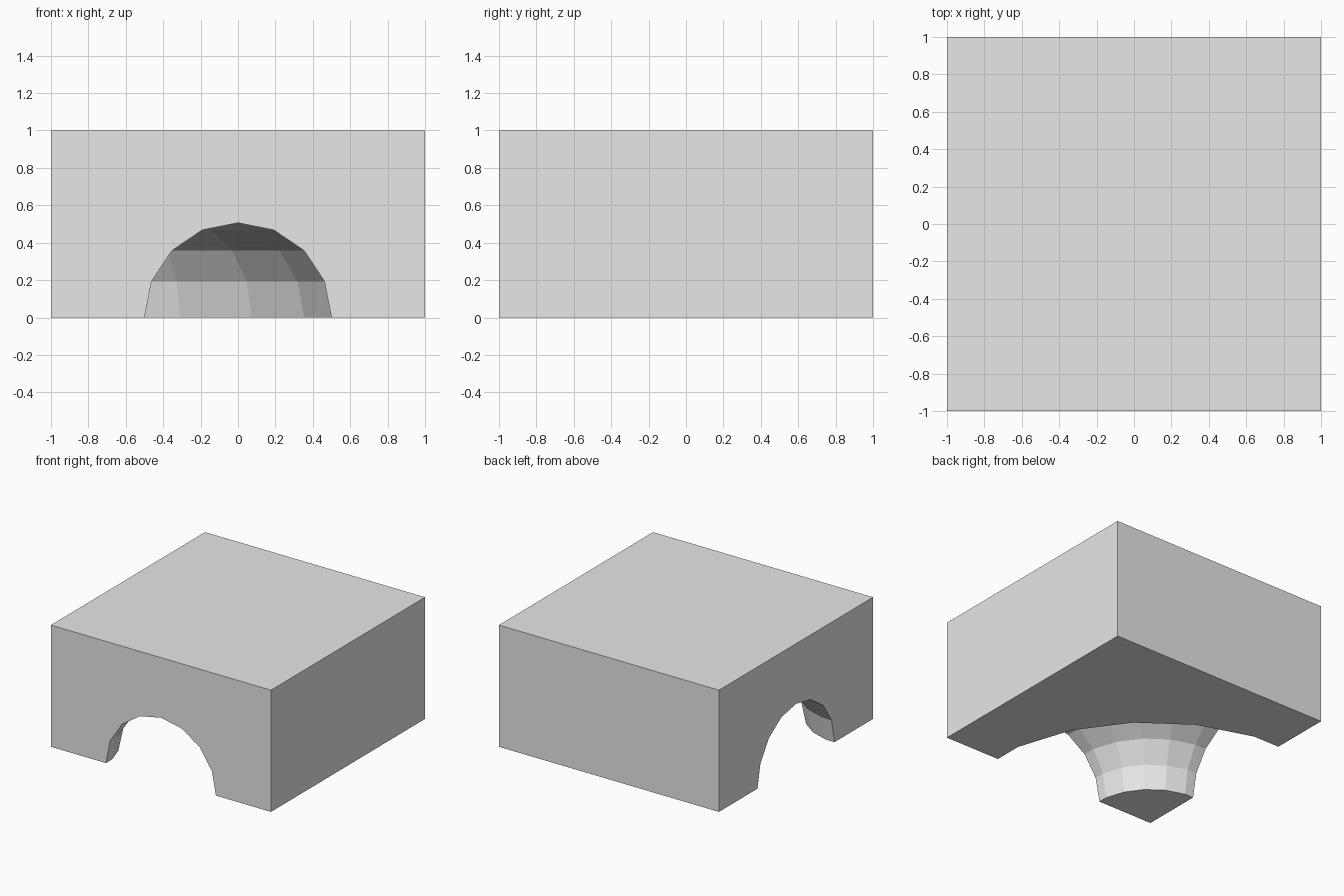
import bpy
import math

if "Cube" in bpy.data.objects:
    bpy.data.objects.remove(bpy.data.objects["Cube"], do_unlink=True)

# One plain grey
grey = bpy.data.materials.new("light_grey")
grey.use_nodes = True
colour = (0.8, 0.8, 0.8, 1)
grey.diffuse_color = colour
grey.node_tree.nodes["Principled BSDF"].inputs["Base Color"].default_value = colour

# Solid block
bpy.ops.mesh.primitive_cube_add(size=2, location=(0, 0, 0.5))
block = bpy.context.object
block.name = "tunnel_block"
block.scale.z = 0.5
bpy.ops.object.transform_apply(location=True, rotation=True, scale=True)
block.data.materials.append(grey)

# Bent tunnel: a ring around the front corner, with facets square to both mouths
half_step = math.pi / 20
grow = 1 / math.cos(half_step)
bpy.ops.mesh.primitive_torus_add(
    major_segments=20, minor_segments=16,
    major_radius=grow, minor_radius=0.5 * grow,
    location=(-1, -1, 0), rotation=(0, 0, half_step))
cutter = bpy.context.object
cutter.name = "tunnel_cutter"
cutter.hide_render = True
cutter.data.materials.append(grey)

# Carve the tunnel and discard the cutter
carve = block.modifiers.new("tunnel", 'BOOLEAN')
carve.operation = 'DIFFERENCE'
carve.solver = 'EXACT'
carve.object = cutter
bpy.ops.object.select_all(action='DESELECT')
block.select_set(True)
bpy.context.view_layer.objects.active = block
bpy.ops.object.modifier_apply(modifier=carve.name)
bpy.data.objects.remove(cutter, do_unlink=True)
bpy.ops.object.shade_flat()
